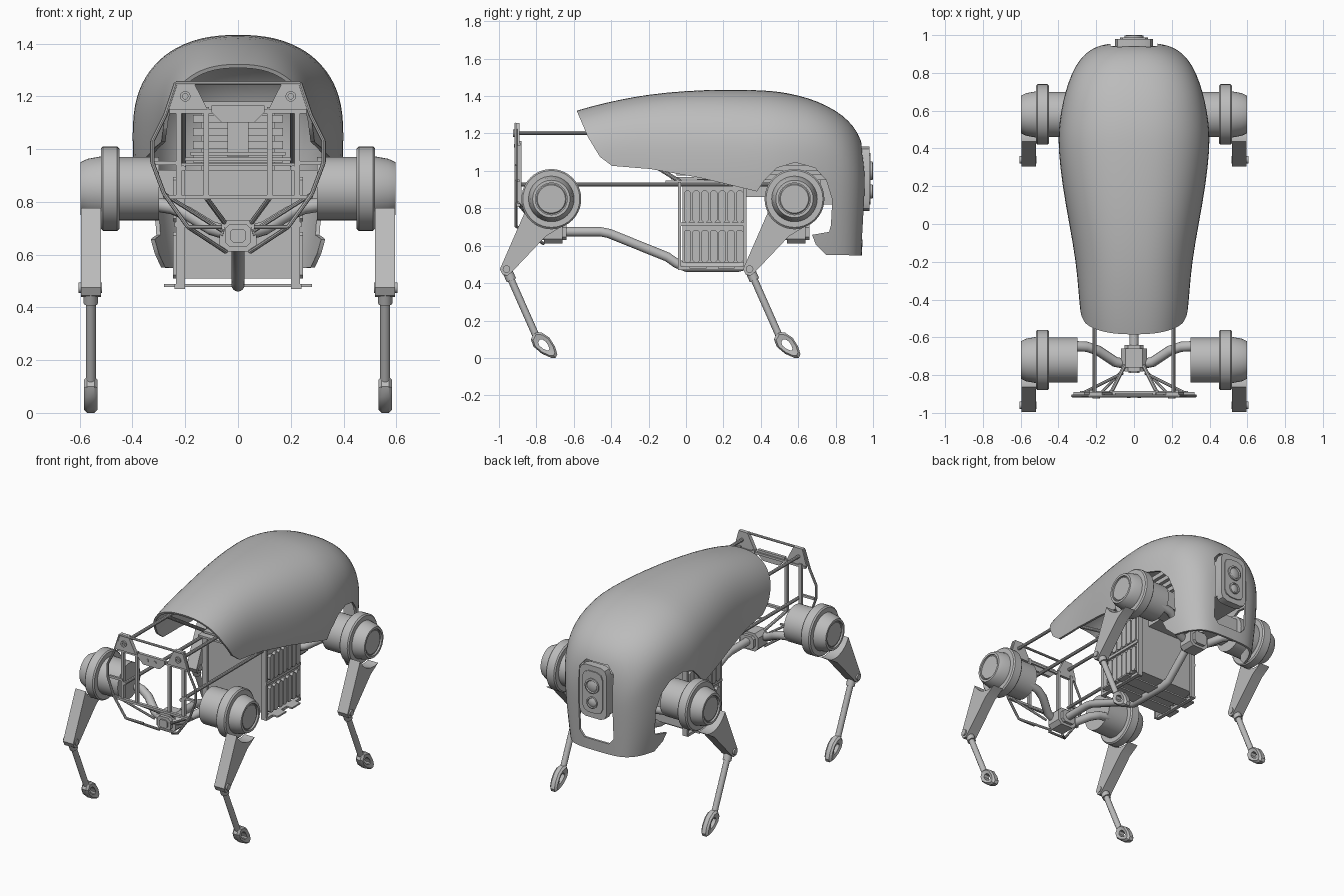
import bpy, bmesh, math
from mathutils import Vector

if "Cube" in bpy.data.objects:
    bpy.data.objects.remove(bpy.data.objects["Cube"])

grey = bpy.data.materials.new("plain grey")
grey.diffuse_color = (0.5, 0.5, 0.5, 1)
grey.use_nodes = True
grey.node_tree.nodes["Principled BSDF"].inputs["Base Color"].default_value = grey.diffuse_color


def finish(name, bm, smooth=True):
    bmesh.ops.remove_doubles(bm, verts=bm.verts, dist=0.0002)
    bmesh.ops.recalc_face_normals(bm, faces=bm.faces)
    me = bpy.data.meshes.new(name)
    bm.to_mesh(me)
    bm.free()
    me.materials.append(grey)
    ob = bpy.data.objects.new(name, me)
    bpy.context.collection.objects.link(ob)
    if smooth:
        smooth_object(ob)
    return ob


def activate(ob):
    bpy.ops.object.select_all(action='DESELECT')
    ob.select_set(True)
    bpy.context.view_layer.objects.active = ob


def smooth_object(ob):
    activate(ob)
    bpy.ops.object.shade_smooth_by_angle(angle=math.radians(35))


def skin(bm, rings, closed=True, caps=True):
    vs = [[bm.verts.new(p) for p in r] for r in rings]
    n = len(vs[0])
    for a, b in zip(vs, vs[1:]):
        for i in range(n if closed else n - 1):
            j = (i + 1) % n
            bm.faces.new((a[i], a[j], b[j], b[i]))
    if caps:
        bm.faces.new(vs[0])
        bm.faces.new(vs[-1])


def prism(bm, pts, a0, a1, axis='x'):
    place = (lambda a, p: (a, p[0], p[1])) if axis == 'x' else (lambda a, p: (p[0], a, p[1]))
    skin(bm, [[place(a, p) for p in pts] for a in (a0, a1)])


def box(bm, x0, x1, y0, y1, z0, z1):
    prism(bm, [(y0, z0), (y1, z0), (y1, z1), (y0, z1)], x0, x1)


def tube(bm, pts, r, n=12):
    pts = [Vector(p) for p in pts]
    d = (pts[1] - pts[0]).normalized()
    ref = Vector((1, 0, 0)) if abs(d.x) < 0.7 else Vector((0, 0, 1))
    rings = []
    for i, p in enumerate(pts):
        t = (pts[min(i + 1, len(pts) - 1)] - pts[max(i - 1, 0)]).normalized()
        u = t.cross(ref).normalized()
        v = t.cross(u)
        rings.append([p + r * (math.cos(k * math.tau / n) * u + math.sin(k * math.tau / n) * v)
                      for k in range(n)])
    skin(bm, rings)


def lathe(bm, prof, o, axis='x', s=1, n=40):
    rings = []
    for a, r in prof:
        ring = []
        for k in range(n):
            c, d = r * math.cos(k * math.tau / n), r * math.sin(k * math.tau / n)
            ring.append((o[0] + s * a, o[1] + c, o[2] + d) if axis == 'x'
                        else (o[0] + c, o[1] + s * a, o[2] + d))
        rings.append(ring)
    skin(bm, rings, caps=False)


# ---- body shell: lofted hood, thickened, then trimmed by a side profile
stations = [(-0.72, .262, 1.28), (-0.6, .27, 1.318), (-0.5, .282, 1.348), (-0.35, .295, 1.383),
            (-0.2, .308, 1.41), (0, .343, 1.43), (.2, .38, 1.436), (.4, .402, 1.433), (.5, .4, 1.425),
            (.6, .387, 1.405), (.7, .365, 1.375), (.8, .33, 1.325), (.87, .29, 1.27), (.92, .24, 1.205),
            (.947, .19, 1.13), (.96, .13, 1.05), (.963, .06, .98), (.963, 0, .95)]
rings = []
for y, w, h in stations:
    zc = min(1.06, h - 0.3)
    half = []
    for k in range(6):
        z = 0.45 + (zc - 0.45) * k / 6
        half.append((w * (1 - 0.6 * (zc - z) ** 2), z))
    for k in range(11):
        t = math.pi / 2 * k / 10
        half.append((w * abs(math.cos(t)) ** (2 / 2.4), zc + (h - zc) * math.sin(t) ** (2 / 2.4)))
    half[-1] = (0, h)
    ring = half + [(-x, z) for x, z in half[-2::-1]]
    rings.append([(x, y - 0.06 * max(0, .95 - z) * max(0, y), z) for x, z in ring])
bm = bmesh.new()
skin(bm, rings, closed=False, caps=False)
shell = finish("body_shell", bm, False)

bm = bmesh.new()
prism(bm, [(-.66, 1.5), (-.6, 1.6), (1.1, 1.6), (1.1, .545), (.75, .551), (.695, .604), (.674, .658),
           (.765, .674), (.775, .71), (.782, .845), (.75, .95), (.69, 1.016), (.583, 1.045), (.487, 1.016),
           (.42, .95), (.38, .89), (.075, .963), (-.19, 1.01), (-.396, 1.027), (-.46, 1.075),
           (-.524, 1.18)], -.6, .6)
trim = finish("shell_trim_cutter", bm, False)
bm = bmesh.new()
prism(bm, [(-.09, .62), (.09, .62), (.125, .66), (.125, 1.09), (.08, 1.14), (-.08, 1.14),
           (-.125, 1.09), (-.125, .66)], .8, 1.1, 'y')
window = finish("rear_window_cutter", bm, False)

activate(shell)
m = shell.modifiers.new("sub", 'SUBSURF')
m.levels = m.render_levels = 1
m = shell.modifiers.new("wall", 'SOLIDIFY')
m.thickness = 0.015
for op, cutter in (('INTERSECT', trim), ('DIFFERENCE', window)):
    m = shell.modifiers.new(op, 'BOOLEAN')
    m.operation, m.object, m.solver = op, cutter, 'EXACT'
for m in list(shell.modifiers):
    bpy.ops.object.modifier_apply(modifier=m.name)
for c in (trim, window):
    bpy.data.objects.remove(c)
smooth_object(shell)

# ---- rear sensor plate with two lenses
bm = bmesh.new()
for hw, z0, z1, y0, y1 in ((.1, .785, 1.13, .93, .98), (.075, .82, 1.095, .97, .987)):
    c = 0.045
    prism(bm, [(-hw + c, z0), (hw - c, z0), (hw - c * .3, z0 + c * .3), (hw, z0 + c), (hw, z1 - c),
               (hw - c * .3, z1 - c * .3), (hw - c, z1), (-hw + c, z1), (-hw + c * .3, z1 - c * .3),
               (-hw, z1 - c), (-hw, z0 + c), (-hw + c * .3, z0 + c * .3)], y0, y1, 'y')
for z, r in ((1.0, .05), (.89, .038)):
    lathe(bm, [(0, r), (.012, r), (.015, r * .8), (.008, r * .7), (.013, r * .4), (.015, 0)],
          (0, .985, z), 'y')
finish("rear_sensor", bm)

# ---- four legs: hip motor, thigh, shin, foot
hip_prof = [(.3, 0), (.3, .12), (.45, .12), (.45, .152), (.458, .16), (.512, .16), (.52, .152), (.52, .122),
            (.57, .113), (.597, .1), (.597, .085), (.585, .085), (.585, .08), (.59, .075), (.59, 0)]
foot = [(-.81, .138), (-.83, .1), (-.815, .06), (-.77, .022), (-.72, 0), (-.697, 0), (-.688, .02),
        (-.7, .06), (-.73, .108), (-.77, .135)]
for dy, end in ((0, "front"), (1.3, "rear")):
    hy, hz = -.72 + dy, .85
    for s, side in ((1, "right"), (-1, "left")):
        tag = end + "_" + side
        bm = bmesh.new()
        lathe(bm, hip_prof, (0, hy, hz), 'x', s)
        finish(tag + "_hip", bm)
        # thigh hugs the hip flange with a curved top edge
        arc = [(.16 * math.cos(math.radians(a)), .16 * math.sin(math.radians(a)))
               for a in range(207, 288, 8)]
        pts = arc + [(-.03, -.2), (-.215, -.395), (-.235, -.41), (-.26, -.405), (-.275, -.375)]
        bm = bmesh.new()
        prism(bm, [(hy + a, hz + b) for a, b in pts], s * .52, s * .595)
        finish(tag + "_thigh", bm)
        bm = bmesh.new()
        knee = Vector((s * .558, hy - .24, .475))
        tube(bm, [(s * .515, knee.y, .475), (s * .605, knee.y, .475)], .02, 16)
        ankle = Vector((s * .558, -.805 + dy, .125))
        d = ankle - knee
        tube(bm, [knee, knee + d * .17], .027)
        tube(bm, [knee + d * .15, ankle], .019)
        finish(tag + "_shin", bm)
        # ring-shaped foot with chamfered rim
        bm = bmesh.new()
        loops = []
        for k, w in ((1, -.014), (.82, -.026), (.42, -.02), (.42, .02), (.82, .026), (1, .014), (1, -.014)):
            loops.append([(s * .558 + w, dy - .762 + (a + .762) * k, .07 + (b - .07) * k)
                          for a, b in foot])
        skin(bm, loops, caps=False)
        finish(tag + "_foot", bm)
    # hip carrier: centre block and swept arms
    bm = bmesh.new()
    for hw, y0, y1 in ((.07, -.76, -.66), (.05, -.782, -.64), (.03, -.79, -.7)):
        h = hw * .85
        c = hw * .35
        prism(bm, [(-hw + c, .672 - h), (hw - c, .672 - h), (hw, .672 - h + c), (hw, .672 + h - c),
                   (hw - c, .672 + h), (-hw + c, .672 + h), (-hw, .672 + h - c), (-hw, .672 - h + c)],
              y0 + dy, y1 + dy, 'y')
    for s in (1, -1):
        tube(bm, [(s * .05, -.74 + dy, .685), (s * .1, -.73 + dy, .70), (s * .19, -.67 + dy, .755),
                  (s * .25, -.65 + dy, .78), (s * .34, -.645 + dy, .795)], .027)
    finish(end + "_hip_carrier", bm)

# ---- spine tube running under the battery box
bm = bmesh.new()
tube(bm, [(0, -.7, .675), (0, -.46, .675), (0, -.41, .665), (0, -.1, .54), (0, -.05, .505), (0, 0, .485),
          (0, .28, .485), (0, .34, .5), (0, .5, .645), (0, .53, .665), (0, .6, .67)], .025, 16)
finish("spine_tube", bm)

# ---- battery box with ribbed sides
bm = bmesh.new()
box(bm, -.225, .225, -.02, .31, .51, .92)
for s in (1, -1):
    for z0, z1 in ((.51, .685), (.725, .895)):
        for i in range(7):
            y = -.012 + i * .0465
            x0, x1 = s * .22, s * .246
            prism(bm, [(y, z0 + .012), (y + .012, z0), (y + .028, z0), (y + .04, z0 + .012),
                       (y + .04, z1 - .012), (y + .028, z1), (y + .012, z1), (y, z1 - .012)], x0, x1)
    for y in (-.035, .315):
        box(bm, s * .2, s * .235, y - .008, y + .008, .47, .94)
    for z in (.47, .705):
        box(bm, s * .215, s * .24, -.04, .32, z, z + .018)
finish("battery_box", bm, False)
bm = bmesh.new()
for y0, y1 in ((.02, .11), (.17, .26)):
    box(bm, -.28, .28, y0, y1, .478, .488)
finish("battery_feet", bm, False)

# ---- inner core: deck plates and cooling fins under the shell
bm = bmesh.new()
for i in range(3):
    box(bm, -.22 + i * .02, .22 - i * .02, -.11 + i * .03, .36, .935 + i * .02, .948 + i * .02)
box(bm, -.14, .14, .1, .72, .86, 1.16)
box(bm, -.04, .04, .03, .12, .97, 1.12)
for i in range(5):
    z = .95 + i * .05
    box(bm, -.17, .17, .06, .76, z, z + .03)
box(bm, -.1, .1, .7, .94, .82, 1.08)
for s in (1, -1):
    box(bm, s * .1, s * .3, .5, .66, .8, .92)
finish("inner_core", bm, False)

# ---- front frame: outline, posts, gussets, rails
bm = bmesh.new()
half = [(.06, .705), (.19, .705), (.28, .83), (.325, .95), (.325, 1.03), (.275, 1.13), (.235, 1.25), (0, 1.25)]
for s in (1, -1):
    for a, b in zip(half, half[1:]):
        tube(bm, [(s * a[0], -.91, a[1]), (s * b[0], -.91, b[1])], .008, 8)
    for x in (.12, .225):
        box(bm, s * (x - .01), s * (x + .01), -.9, -.88, .81, 1.16)
    box(bm, 0, s * .285, -.905, -.885, .81, .825)
    box(bm, 0, s * .26, -.905, -.885, 1.135, 1.15)
    box(bm, s * .22, s * .32, -.905, -.89, .94, .955)
    tube(bm, [(s * .28, -.9, .83), (s * .06, -.79, .69)], .008, 8)
    tube(bm, [(s * .19, -.91, .705), (s * .045, -.76, .61)], .008, 8)
    tube(bm, [(s * .12, -.89, .815), (s * .05, -.75, .72)], .01, 8)
    prism(bm, [(s * .265, 1.15), (s * .235, 1.257), (s * .17, 1.257), (s * .115, 1.15)], -.915, -.89, 'y')
    lathe(bm, [(0, .02), (.012, .02), (.012, .01), (0, .01)], (s * .2, -.912, 1.2), 'y', -1, 16)
    lathe(bm, [(0, .01), (.008, .01), (.008, 0)], (s * .028, -.912, 1.135), 'y', -1, 12)
prism(bm, [(-.1, 1.165), (.1, 1.165), (.1, 1.14), (.06, 1.1), (-.06, 1.1), (-.1, 1.14)], -.915, -.895, 'y')
finish("front_frame", bm)

bm = bmesh.new()
for s in (1, -1):
    tube(bm, [(s * .208, -.9, 1.203), (s * .208, .1, 1.203)], .011, 10)
    tube(bm, [(s * .208, -.9, .927), (s * .208, .5, .927)], .011, 10)
    tube(bm, [(s * .208, -.45, 1.203), (s * .208, -.02, .935)], .011, 10)
finish("side_rails", bm)
